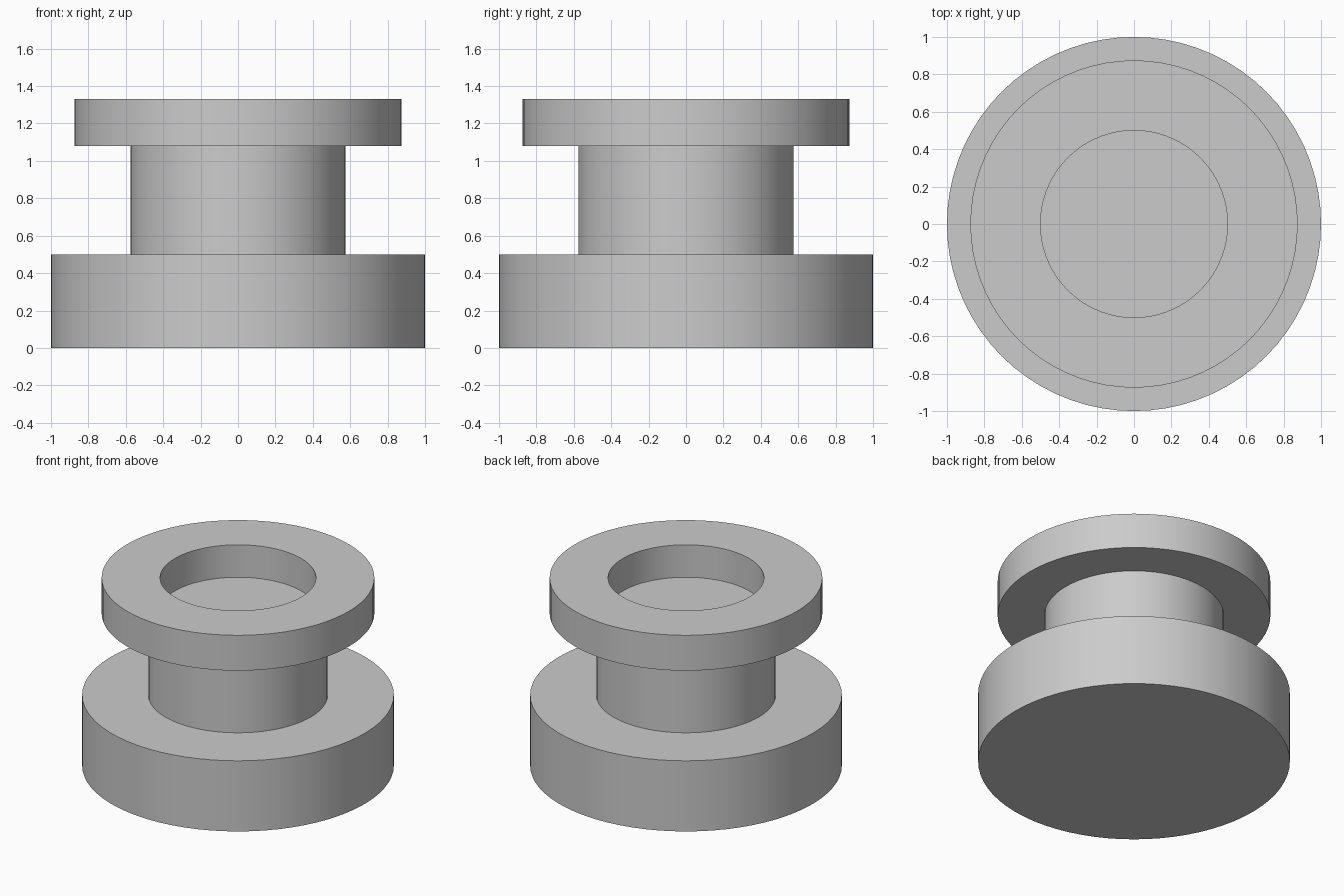
import bpy
import bmesh
import math

SEGMENTS = 72

cube = bpy.data.objects.get("Cube")
if cube:
    bpy.data.objects.remove(cube, do_unlink=True)


def make_material(name, color):
    mat = bpy.data.materials.new(name)
    mat.use_nodes = True
    mat.diffuse_color = color
    mat.node_tree.nodes["Principled BSDF"].inputs["Base Color"].default_value = color
    return mat


def lathe(name, profile, mat):
    """Revolve a radius/height profile around z; it starts and ends on the axis."""
    bm = bmesh.new()
    rings = []
    for radius, z in profile:
        ring = []
        for i in range(SEGMENTS):
            a = math.tau * i / SEGMENTS
            ring.append(bm.verts.new((radius * math.cos(a), radius * math.sin(a), z)))
        rings.append(ring)
    for low, high in zip(rings, rings[1:]):
        for i in range(SEGMENTS):
            j = (i + 1) % SEGMENTS
            bm.faces.new((low[i], low[j], high[j], high[i]))
    # Flat discs close the underside and the recess floor
    bm.faces.new(rings[0][::-1])
    bm.faces.new(rings[-1])
    bmesh.ops.recalc_face_normals(bm, faces=bm.faces[:])

    mesh = bpy.data.meshes.new(name)
    bm.to_mesh(mesh)
    bm.free()
    mesh.materials.append(mat)
    obj = bpy.data.objects.new(name, mesh)
    bpy.context.collection.objects.link(obj)

    bpy.ops.object.select_all(action="DESELECT")
    obj.select_set(True)
    bpy.context.view_layer.objects.active = obj
    bpy.ops.object.shade_smooth_by_angle(angle=math.radians(30))
    return obj


grey = make_material("plain grey", (0.6, 0.6, 0.6, 1.0))

# One turned solid: wide base, narrow neck, flange with a round recess
base = [(1.0, 0.0), (1.0, 0.5)]
neck = [(0.575, 0.5), (0.575, 1.08)]
flange = [(0.875, 1.08), (0.875, 1.33)]
recess = [(0.5, 1.33), (0.5, 1.1)]
lathe("flanged_pedestal", base + neck + flange + recess, grey)
